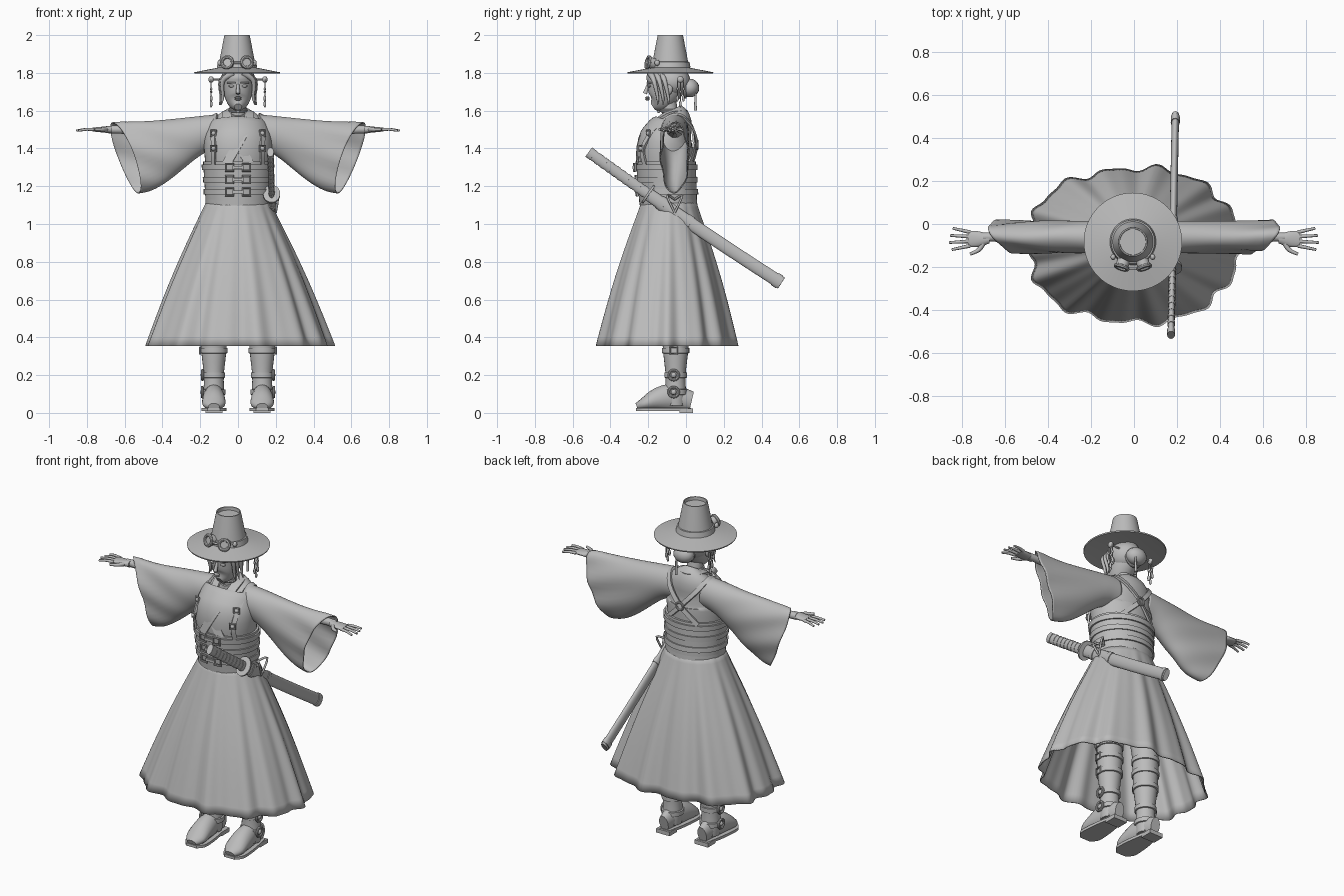
import bpy, bmesh, math
from mathutils import Vector

if "Cube" in bpy.data.objects:
    bpy.data.objects.remove(bpy.data.objects["Cube"])

shade = (.5, .5, .5, 1)
grey = bpy.data.materials.new("plain_grey")
grey.use_nodes = True
grey.diffuse_color = shade
grey.node_tree.nodes["Principled BSDF"].inputs["Base Color"].default_value = shade
made = []
SIDES = (-1, 1)
ACROSS, DEEP, UP = Vector.Fill(3), Vector.Fill(3), Vector.Fill(3)
ACROSS.x = DEEP.y = UP.z = 1


def circle(count, start=0):
    angles = [start + math.tau * i / count for i in range(count)]
    return [(math.cos(angle), math.sin(angle)) for angle in angles]


def loft(name, rings, caps=True, cloth=False):
    """Skin a list of closed rings."""
    bm = bmesh.new()
    rows = [[bm.verts.new(point) for point in ring] for ring in rings]
    for low, high in zip(rows, rows[1:]):
        for i in range(len(low)):
            bm.faces.new((low[i - 1], low[i], high[i], high[i - 1]))
    if caps:
        bm.faces.new(rows[0])
        bm.faces.new(rows[-1])
    bmesh.ops.recalc_face_normals(bm, faces=bm.faces)
    mesh = bpy.data.meshes.new(name)
    bm.to_mesh(mesh)
    bm.free()
    mesh.materials.append(grey)
    part = bpy.data.objects.new(name, mesh)
    bpy.context.collection.objects.link(part)
    if cloth:
        part.modifiers.new("cloth", "SOLIDIFY").thickness = .006
    made.append(part)
    return part


def spline(sections, steps):
    """Smooth curve through tuples of any length."""
    out = []
    last = len(sections) - 1
    for i in range(last):
        near, far = sections[i], sections[i + 1]
        before, after = sections[max(i - 1, 0)], sections[min(i + 2, last)]
        for step in range(steps):
            t = step / steps
            ease = t * t * (3 - 2 * t)
            leave, arrive = t * (1 - t) ** 2 / 2, t * t * (t - 1) / 2
            out.append([p + (q - p) * ease + (q - o) * leave + (r - p) * arrive
                        for o, p, q, r in zip(before, near, far, after)])
    return out + [sections[last]]


def sweep(name, sections, facing=UP, sides=16, steps=4, centre=None, caps=True, cloth=False):
    """Sections are x, y, z, half width and, if not round, half depth."""
    sections = spline(sections, steps)
    points = [Vector(section[:3]) for section in sections]
    outline = circle(sides)
    if sides == 4:
        outline = [(c * math.sqrt(2), s * math.sqrt(2)) for c, s in circle(sides, math.pi / 4)]
    rings = []
    for i, point in enumerate(points):
        along = (points[min(i + 1, len(points) - 1)] - points[max(i - 1, 0)]).normalized()
        side = along.cross(point - centre if centre else facing).normalized()
        normal = side.cross(along)
        wide, deep = sections[i][3], sections[i][-1]
        rings.append([point + side * wide * c + normal * deep * s for c, s in outline])
    return loft(name, rings, caps, cloth)


def tube(name, points, start, end, facing=UP, steps=4):
    """Round tube that tapers evenly."""
    last = len(points) - 1
    radii = [start + (end - start) * i / last for i in range(last + 1)]
    sweep(name, [(*point, r) for point, r in zip(points, radii)], facing, 10, steps)


def lathe(name, profile, x, y, sides=48):
    return loft(name, [[(x + r * c, y + r * s, z) for c, s in circle(sides)] for r, z in profile])


def blob(name, place, wide, deep, tall, sides=20):
    x, y, z = place
    half = circle(sides)[1:sides // 2]
    return loft(name, [[(x + wide * r * c, y + deep * r * s, z + tall * h) for c, s in circle(sides)]
                       for h, r in half])


def hoop(name, place, axis, radius, wire, sides=24):
    """Ring around an axis; four sides make a buckle frame."""
    turn = Vector(axis).to_track_quat('Z', 'Y')
    rings = [[Vector(place) + turn @ Vector(((radius + wire * a) * c, (radius + wire * a) * s, wire * b))
              for c, s in circle(sides, math.pi / 4)] for a, b in circle(8)]
    return loft(name, rings + rings[:1], caps=False)


# Torso, as y, z, half width and half depth
BODY = [(-.09, 1.08, .16, .14), (-.1, 1.2, .16, .14), (-.11, 1.4, .18, .15), (-.09, 1.48, .17, .13),
        (-.06, 1.55, .14, .09), (-.08, 1.6, .05, .06)]
CORE = Vector((0, -.09, 1.35))
sweep("robe_torso", [(0, *row) for row in BODY], DEEP, sides=40)


def body_at(z):
    for low, high in zip(BODY, BODY[1:]):
        if z <= high[1]:
            t = (z - low[1]) / (high[1] - low[1])
            return [p + (q - p) * t for p, q in zip(low, high)]


def on_body(x, z, lift, back=1):
    """Point on the torso surface; back is -1 for the rear."""
    y, _, wide, deep = body_at(z)
    arc = math.sqrt(1 - (x / (wide + lift)) ** 2)
    return Vector((x, y - back * (deep + lift) * arc, z))


def wrap(name, z, half, lift, sides=40):
    """Band around the torso."""
    rings = []
    for height, out in ((-half, 0), (-half, lift), (half, lift), (half, 0)):
        y, _, wide, deep = body_at(z + height)
        rings.append([((wide + out) * c, y + (deep + out) * s, z + height) for c, s in circle(sides)])
    return loft(name, rings)


def strap(name, points, half, facing=None, thick=.006):
    centre = None if facing else CORE
    sweep(name, [(*point, half, thick) for point in points], facing, sides=4, centre=centre)


# Corset with a pointed front, belts and buckles
corset = wrap("corset", 1.23, .1, .012)
for vert in corset.data.vertices:
    if vert.co.z < 1.2 and vert.co.y < CORE.y:
        vert.co.z -= max(0, .03 - abs(vert.co.x) / 4)
for i in range(3):
    z = 1.17 + .065 * i
    wrap("corset_belt", z, .015, .022)
    for side in SIDES:
        hoop("belt_buckle", on_body(.045 * side, z, .026), (side / 6, -1, 0), .028, .006, sides=4)
    front = on_body(0, z, .026)
    strap("belt_clasp", [front - ACROSS * .03, front + ACROSS * .03], .008, DEEP)
wrap("waist_frill", 1.115, .03, .012)

# Crossed lapels
for side in SIDES:
    nape = [Vector((.05 * side, -.03, 1.6)), Vector((.06 * side, -.09, 1.59))]
    chest = [on_body(x * side, z, .01 + side / 400) for x, z in ((.05, 1.54), (.02, 1.46), (-.06, 1.32))]
    strap("lapel", nape + chest, .024)
strap("nape_collar", [Vector((x, -.03 + .02 * (x == 0), 1.6)) for x in (-.05, 0, .05)], .02)

# Shoulder harness, crossing on the back
for side in SIDES:
    front = [on_body(.13 * side, z, .012) for z in (1.31, 1.4, 1.5)]
    shoulder = [Vector((.12 * side, y, 1.57)) for y in (-.08, -.02)]
    rear = [on_body(x * side, z, .01 + side / 250, back=-1) for x, z in ((.08, 1.51), (0, 1.42), (-.1, 1.32))]
    strap("harness_strap", front + shoulder + rear, .013)
    for z in (1.4, 1.48):
        place = on_body(.13 * side, z, .02)
        hoop("harness_buckle", place, (side / 2, -1, 0), .022, .005, sides=4)
        blob("harness_stud", place, .012, .012, .012)
hoop("back_ring", on_body(0, 1.42, .02, back=-1), DEEP, .022, .006)

# Pleated skirt
rings = []
for row in range(17):
    t = row / 16
    ring = []
    for i, (c, s) in enumerate(circle(192)):
        angle = math.tau * i / 192
        pleat = t * (.013 * math.cos(14 * angle) + .006 * math.cos(23 * angle) + .006 * math.cos(5 * angle))
        flare = .015 * math.sin(t * math.pi) + pleat
        corner = 1 + t * (c * s) ** 2 / 6
        ring.append(((.16 + .33 * t + flare) * corner * c,
                     -.09 - t / 100 + (.14 + .22 * t + flare) * corner * s, 1.135 - .78 * t))
    rings.append(ring)
loft("pleated_skirt", rings, caps=False, cloth=True)

# Arms with wide sleeves and open hands
for side in SIDES:
    sections = []
    for i in range(9):
        t = i / 8
        top, bottom = 1.58 - .04 * t, 1.4 - .24 * t * t * (3 - 2 * t)
        sections.append((side * (.1 + .49 * t), -.06, (top + bottom) / 2, .075, (top - bottom) / 2))
    sleeve = sweep("wide_sleeve", sections, sides=40, caps=False, cloth=True)
    for vert in sleeve.data.vertices:
        reach = max(0, abs(vert.co.x) - .2) / .39
        vert.co.x += side * reach ** 2 * ((vert.co.z - CORE.z) / 4 + (vert.co.y + .06) * .6)
        vert.co.y += reach * math.sin(vert.co.z * 40 + vert.co.x * 14) / 160
    palm = Vector((side * .76, -.07, 1.5))
    tube("forearm", [(side * x, -.06, 1.5) for x in (.15, .4, .7)], .045, .02)
    sweep("palm", [(side * x, palm.y, palm.z, wide, deep) for x, wide, deep in
                   ((.67, .02, .02), (.72, .036, .015), (.77, .036, .01))])
    for i in range(4):
        root = palm + DEEP * (.021 * i - .031)
        tip = root + Vector((side * (.1 - .012 * abs(i - 1.3)), .012 * (i - 1.5), -.006))
        tube("finger", [root, (root + tip) / 2 + UP * .004, tip], .009, .006)
    tube("thumb", [palm + Vector((side * x, y, 0)) for x, y in ((-.06, -.02), (-.04, -.05), (0, -.07))], .013, .007)

# Legs and boots
for side in SIDES:
    x = .128 * side
    tube("leg", [(.09 * side, -.08, 1), (.12 * side, -.06, .5)], .09, .06, DEEP)
    shaft = ((.55, .072), (.35, .068), (.2, .053), (.1, .055), (.04, .05))
    sweep("boot_shaft", [(x, -.055, z, r) for z, r in shaft], DEEP, sides=24)
    foot = ((.03, .03, .05), (-.07, .05, .07), (-.15, .06, .06), (-.22, .06, .035), (-.26, .03, .02))
    sweep("boot_foot", [(x, y, tall + .012, wide, tall) for y, wide, tall in foot])
    sweep("boot_sole", [(x, y - .004, .018, wide + .004, .008) for y, wide, _ in foot], sides=4)
    strap("boot_heel", [(x, .038, .012), (x, -.035, .012)], .045, UP, thick=.012)
    for z, r in ((.5, .077), (.42, .076), (.33, .073), (.2, .06), (.11, .062)):
        lathe("boot_strap", [(r - .01, z - .016), (r, z - .013), (r, z + .013), (r - .01, z + .016)], x, -.055, 24)
        buckle = Vector((x + r * side, -.065, z))
        if z > .3:
            hoop("boot_buckle", buckle, ACROSS, .026, .005, sides=4)
        else:
            hoop("boot_roundel", buckle, ACROSS, .026, .007)
            blob("boot_stud", buckle, .01, .014, .014)

# Neck, head and face
tube("neck", [(0, -.08, 1.56), (0, -.1, 1.68)], .045, .045, DEEP)
hoop("choker", (0, -.09, 1.6), UP, .042, .009)
blob("choker_charm", (0, -.145, 1.6), .012, .008, .014)
sweep("head", [(0, -.175, 1.62, .02, .02), (0, -.14, 1.65, .06, .065), (0, -.11, 1.72, .08, .1),
               (0, -.1, 1.77, .08, .11), (0, -.1, 1.82, .07, .1)], DEEP, sides=32)
tube("nose", [(0, -.2, 1.74), (0, -.217, 1.69)], .007, .012, DEEP)
for z in (1.66, 1.669):
    blob("lip", (0, -.204, z), .018, .012, .006)
for side in SIDES:
    blob("eye", (.034 * side, -.193, 1.73), .016, .01, .007)
    tube("eyebrow", [(.015 * side, -.205, 1.747), (.058 * side, -.183, 1.748)], .004, .003)
    blob("ear", (.083 * side, -.09, 1.715), .012, .02, .03)
    # Hair locks and hanging ornaments
    for i in range(3):
        step = Vector((.005 * side, .028, 0)) * i
        lock = [Vector((x * side, y, z)) + step for x, y, z in
                ((.02, -.19, 1.8), (.08, -.17, 1.76), (.08, -.15, 1.67), (.09, -.15, 1.63))]
        tube("hair_lock", lock, .018, .002, ACROSS + DEEP)
    pin = Vector((.142 * side, -.03, 1.765))
    tube("ornament_pin", [pin - ACROSS * side * .08, pin], .005, .005)
    blob("ornament_flower", pin, .014, .018, .018)
    for i in range(3):
        top = pin + DEEP * .016 * (i - 1)
        drop = top - UP * (.13 - .03 * abs(i - 1))
        tube("ornament_chain", [top, drop], .003, .003, DEEP, steps=1)
        blob("ornament_bead", drop, .007, .007, .018)
        blob("ornament_bead", (top + drop) / 2, .006, .006, .008)
blob("hair_cap", (0, -.075, 1.755), .094, .098, .085, sides=32)
blob("hair_bun", (0, .02, 1.72), .062, .05, .05)
hoop("bun_band", (0, -.005, 1.72), DEEP, .048, .009)
tube("bun_tassel", [(.03, .05, 1.7), (.03, .05, 1.6)], .005, .008, DEEP)

# Tall hat with wide brim, band and goggles
hat = Vector((-.005, -.083, 1.853))
lathe("hat", [(.05, 1.812), (.1, 1.812), (.226, 1.796), (.228, 1.803), (.1, 1.828), (.094, 1.86),
              (.067, 2), (.061, 2), (.06, 1.98)], hat.x, hat.y, sides=64)
lathe("hat_band", [(.09, 1.826), (.107, 1.828), (.101, 1.858), (.09, 1.86)], hat.x, hat.y)
for side in SIDES:
    aim = Vector((side / 3, -1, .25)).normalized()
    lens = hat + Vector((.048 * side, -.104, 0))
    hoop("goggle_rim", lens + aim * .015, aim, .029, .009)
    tube("goggle_cup", [lens - aim * .02, lens + aim * .014], .03, .03, steps=1)
    blob("goggle_hinge", hat + Vector((.092 * side, -.07, 0)), .012, .014, .016)
bridge = hat - DEEP * .122
tube("goggle_bridge", [bridge - ACROSS * .025, bridge + ACROSS * .025], .006, .006)


# Sheathed sword at the left hip, following a slight curve
def sword(name, start, end, wide, deep):
    sections = []
    for i in range(7):
        y = start + (end - start) * i / 6
        sections.append((.182 + y / 50, y, 1.02 - .68 * y + .04 * y * y, wide, deep))
    sweep(name, sections, ACROSS, sides=20, steps=2)


sword("sword_grip", -.51, -.2, .028, .015)
sword("sword_pommel", -.515, -.49, .03, .018)
for i in range(9):
    sword("grip_wrap", -.47 + .03 * i, -.455 + .03 * i, .03, .017)
sword("sword_guard", -.205, -.195, .056, .045)
sword("scabbard", -.195, .505, .034, .017)
for y in (-.14, 0, .47):
    sword("scabbard_collar", y, y + .025, .038, .021)
for side in SIDES:
    tube("hip_cord", [(.165, -.06, 1.13), (.21, -.06 + .04 * side, 1.15), (.2, -.06, 1.06)], .006, .006, DEEP)

# Smooth shading with crisp edges
for part in bpy.context.selected_objects:
    part.select_set(False)
for part in made:
    part.select_set(True)
bpy.context.view_layer.objects.active = made[0]
bpy.ops.object.shade_smooth_by_angle(angle=math.radians(40))
